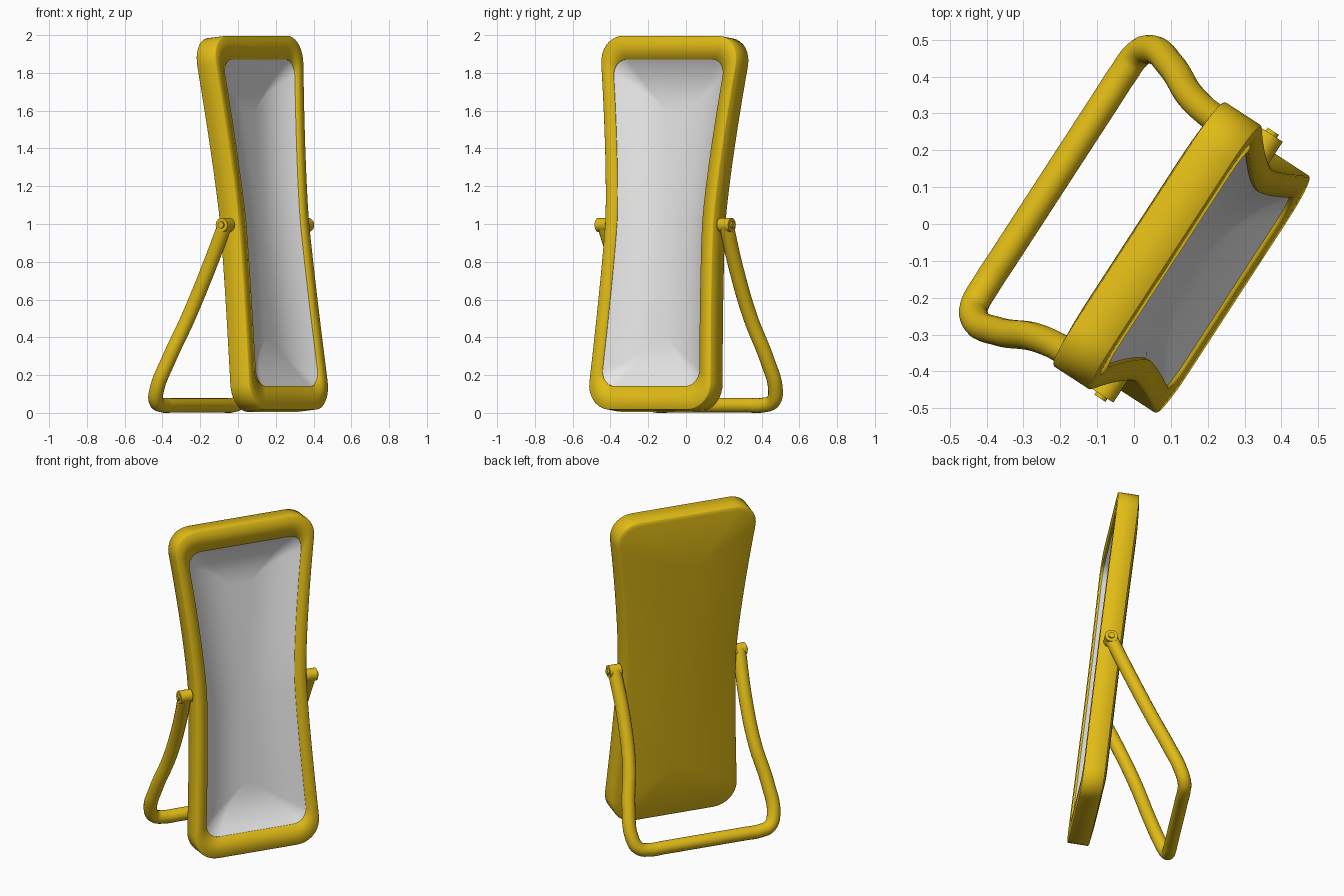
import bpy, bmesh, math
from mathutils import Vector

if "Cube" in bpy.data.objects:
    bpy.data.objects.remove(bpy.data.objects["Cube"])

YAW = math.radians(57)     # direction of the width axis in plan
TILT = 0.107               # backward lean of the panel
LEN = 1.99                 # panel length
UC = -0.015                # sideways offset
U = Vector((math.cos(YAW), math.sin(YAW), 0))
N = Vector((math.sin(YAW), -math.cos(YAW), 0))


def material(name, col):
    m = bpy.data.materials.new(name)
    m.diffuse_color = (*col, 1)
    m.use_nodes = True
    m.node_tree.nodes["Principled BSDF"].inputs["Base Color"].default_value = m.diffuse_color
    return m


yellow = material("yellow", (0.75, 0.50, 0.008))
white = material("white", (0.8, 0.8, 0.8))


def world(u, n, z):
    return U * (u + UC) + N * n + Vector((0, 0, z))


def panel_point(u, v, d):
    """u across, v up the leaning panel, d backwards from its front plane"""
    return world(u, 0.345 - v * math.sin(TILT) - d * math.cos(TILT),
                 0.018 + v * math.cos(TILT) - d * math.sin(TILT))


def half_width(v):
    k = 0.107 if v > 1 else 0.052
    return 0.342 + k * abs(v - 1) ** 1.4


def outline(iu, iv, r):
    """waisted rounded rectangle, inset by iu at the sides and iv at the ends"""
    lo, hi = iv, LEN - iv
    side = []
    for i in range(10):
        a = math.pi / 2 * i / 9
        side.append((lo + r - r * math.cos(a), r - r * math.sin(a)))
    for i in range(1, 18):
        side.append((lo + r + (hi - lo - 2 * r) * i / 18, 0))
    side += [(lo + hi - v, c) for v, c in reversed(side[:10])]
    right = [(half_width(v) - iu - c, v) for v, c in side]
    return right + [(-u, v) for u, v in reversed(right)]


def loft(name, rings, mat, angle):
    """skin a stack of outlines and close the last one across its width"""
    bm = bmesh.new()
    loops = [[bm.verts.new(panel_point(u, v, d)) for u, v in pts] for pts, d in rings]
    for a, b in zip(loops, loops[1:]):
        for i in range(len(a)):
            j = (i + 1) % len(a)
            bm.faces.new((a[i], a[j], b[j], b[i]))
    last = loops[-1]
    n = len(last)
    for i in range(n // 2 - 1):
        bm.faces.new((last[i], last[i + 1], last[n - 2 - i], last[n - 1 - i]))
    bmesh.ops.recalc_face_normals(bm, faces=bm.faces)
    if name == "concave_face":
        # open dish must face forwards
        if sum((f.normal.dot(N) * f.calc_area() for f in bm.faces)) < 0:
            bmesh.ops.reverse_faces(bm, faces=bm.faces)
    return finish(name, bm, mat, angle)


def finish(name, bm, mat, angle=42):
    me = bpy.data.meshes.new(name)
    bm.to_mesh(me)
    bm.free()
    ob = bpy.data.objects.new(name, me)
    bpy.context.collection.objects.link(ob)
    me.materials.append(mat)
    smooth(ob, angle)
    return ob


def smooth(ob, angle=42):
    bpy.ops.object.select_all(action='DESELECT')
    ob.select_set(True)
    bpy.context.view_layer.objects.active = ob
    bpy.ops.object.shade_smooth_by_angle(angle=math.radians(angle))


def bulge(iu, iv, r, d0, depth, power):
    """rings that run inwards while the depth grows along a smooth arc"""
    out = []
    for t in (0, 0.06, 0.13, 0.22, 0.33, 0.46, 0.62, 0.8, 1.0):
        step = (0.325 - iu) * t
        out.append((outline(iu + step, iv + step, max(r - step * 0.35, 0.02) * (1 - 0.75 * t)),
                    d0 + depth * (1 - (1 - t) ** power)))
    return out


# yellow frame and domed back shell
inner = outline(0.07, 0.125, 0.09)
rings = [(inner, 0.014), (inner, 0.0), (outline(0.004, 0.004, 0.146), 0.0),
         (outline(0, 0, 0.15), 0.004), (outline(0, 0, 0.15), 0.118)]
rings += bulge(0.004, 0.004, 0.146, 0.122, 0.028, 2)
loft("frame_and_back", rings, yellow, 180)

# white concave face
loft("concave_face", bulge(0.07, 0.125, 0.09, 0.012, 0.085, 2.2), white, 180)

# bent tube support
half = [(-0.385, 0.18, 1.0), (-0.375, 0.06, 0.75), (-0.388, -0.055, 0.5),
        (-0.43, -0.15, 0.28), (-0.437, -0.22, 0.12), (-0.405, -0.243, 0.06),
        (-0.34, -0.247, 0.041), (-0.25, -0.247, 0.040), (-0.1, -0.247, 0.040)]
path = half + [(-u, n, z) for u, n, z in reversed(half)]
cu = bpy.data.curves.new("support_leg", 'CURVE')
cu.dimensions = '3D'
cu.bevel_depth = 0.039
cu.bevel_resolution = 6
cu.use_fill_caps = True
sp = cu.splines.new('BEZIER')
sp.resolution_u = 8
sp.bezier_points.add(len(path) - 1)
for bp, p in zip(sp.bezier_points, path):
    bp.co = world(*p)
    bp.handle_left_type = bp.handle_right_type = 'AUTO'
cu.materials.append(yellow)
leg = bpy.data.objects.new("support_leg", cu)
bpy.context.collection.objects.link(leg)
bpy.ops.object.select_all(action='DESELECT')
leg.select_set(True)
bpy.context.view_layer.objects.active = leg
bpy.ops.object.convert(target='MESH')
smooth(bpy.context.view_layer.objects.active)

# pivot eyes and pins on both sides
for side, label in ((-1, "left"), (1, "right")):
    for part, r, a, b in (("eye", 0.037, 0.35, 0.422), ("pin", 0.018, 0.30, 0.432)):
        bm = bmesh.new()
        bmesh.ops.create_cone(bm, cap_ends=True, segments=24, radius1=r, radius2=r, depth=b - a)
        q = Vector((0, 0, 1)).rotation_difference(U).to_matrix()
        c = world(side * (a + b) / 2, 0.18, 0.995)
        for v in bm.verts:
            v.co = q @ v.co + c
        finish(f"{label}_pivot_{part}", bm, yellow)
